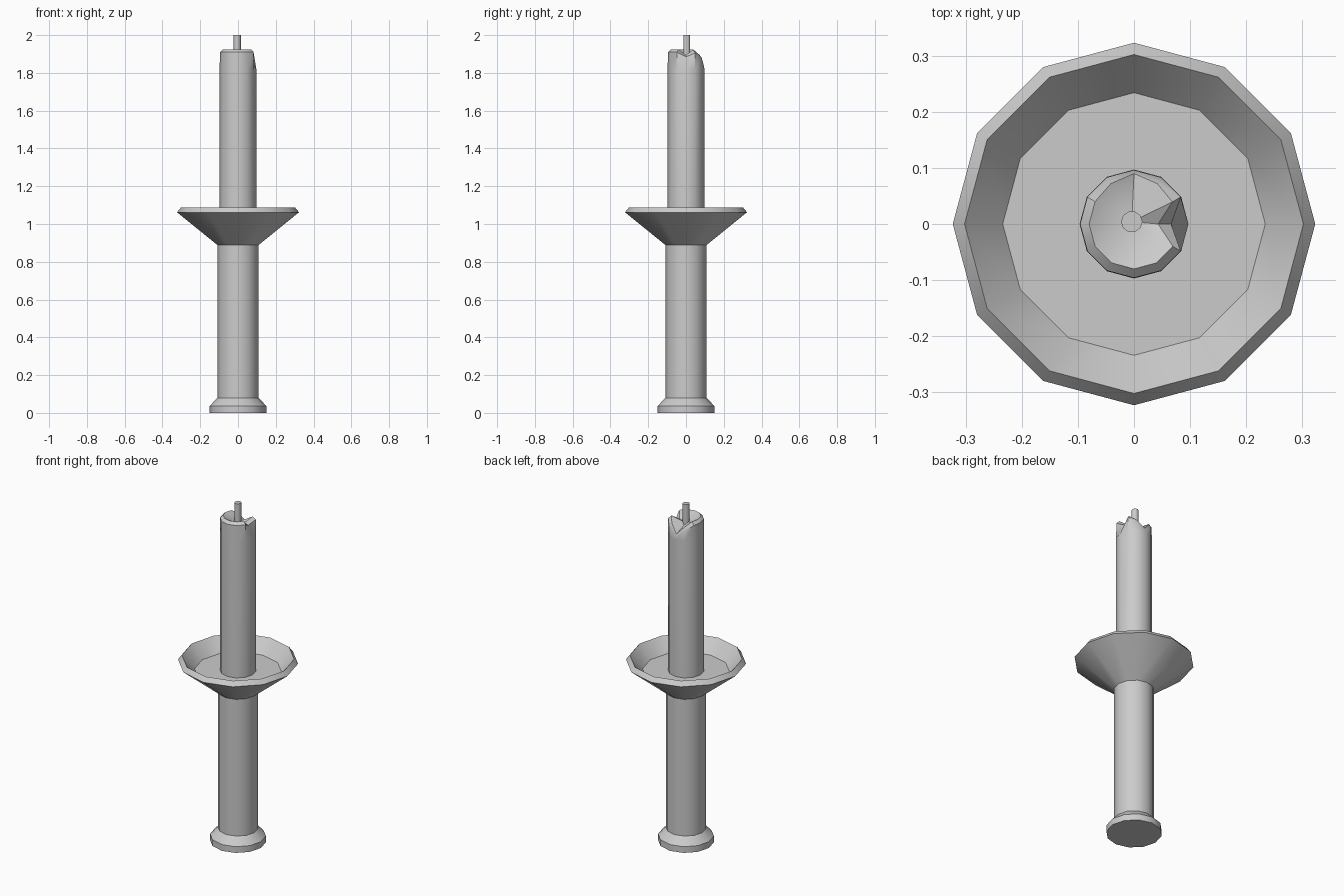
import bpy, bmesh
from math import cos, sin, pi

if "Cube" in bpy.data.objects:
    bpy.data.objects.remove(bpy.data.objects["Cube"])

N = 12


def loft(name, rings, cap_bottom=True, top_point=None, angle=35):
    """Skin a stack of rings of points; close the top with an ngon or a fan."""
    bm = bmesh.new()
    loops = [[bm.verts.new(p) for p in ring] for ring in rings]
    n = len(loops[0])
    for a, b in zip(loops, loops[1:]):
        for i in range(n):
            j = (i + 1) % n
            bm.faces.new((a[i], a[j], b[j], b[i]))
    if cap_bottom:
        bm.faces.new(loops[0][::-1])
    if top_point:
        c = bm.verts.new(top_point)
        for i in range(n):
            bm.faces.new((loops[-1][i], loops[-1][(i + 1) % n], c))
    else:
        bm.faces.new(loops[-1])
    me = bpy.data.meshes.new(name)
    bm.to_mesh(me)
    bm.free()
    ob = bpy.data.objects.new(name, me)
    bpy.context.collection.objects.link(ob)
    bpy.ops.object.select_all(action='DESELECT')
    ob.select_set(True)
    bpy.context.view_layer.objects.active = ob
    bpy.ops.object.shade_smooth_by_angle(angle=angle * pi / 180)
    return ob


def ring(r, z, n=N, x=0, y=0):
    return [(x + r * cos(2 * pi * i / n), y + r * sin(2 * pi * i / n), z)
            for i in range(n)]


def melted_ring(radii, heights):
    return [(r * cos(2 * pi * i / N), r * sin(2 * pi * i / N), z)
            for i, (r, z) in enumerate(zip(radii, heights))]


# Holder: foot, column and drip dish in one profile
profile = [(0.15, 0), (0.15, 0.037), (0.108, 0.08), (0.108, 0.888),
           (0.323, 1.062), (0.302, 1.088), (0.234, 1.01)]
loft("candle_holder", [ring(r, z) for r, z in profile])

# Candle: straight body, then two rings melted at the back and notched at +x
R = 0.097
lip_r = [0.066] + [R - 0.001] * 11
lip_z = [1.885, 1.905, 1.88, 1.832, 1.88, 1.905] + [1.91] * 6
rim_r = [0.043, 0.079, 0.083, 0.09, 0.083, 0.08] + [0.08] * 6
rim_z = [1.895, 1.923, 1.895, 1.85, 1.895, 1.923] + [1.925] * 6
loft("candle", [ring(R, 1.01), ring(R, 1.82),
                melted_ring(lip_r, lip_z), melted_ring(rim_r, rim_z)],
     cap_bottom=False, top_point=(-0.004, 0.004, 1.885))

# Wick
loft("wick", [ring(0.019, 1.87, 10, -0.004, 0.004),
              ring(0.019, 2.0, 10, -0.004, 0.004)], angle=40)
